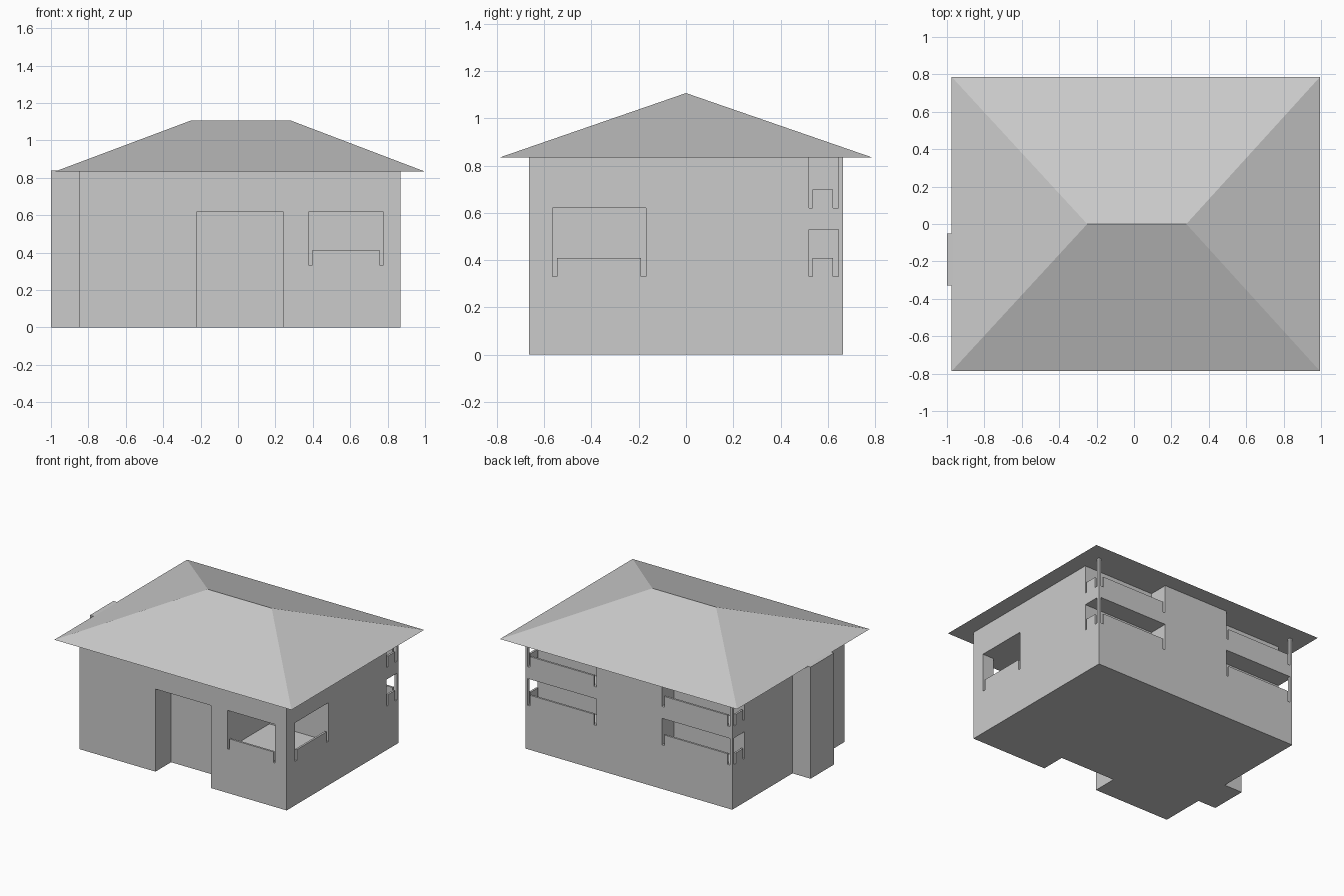
import bpy
import bmesh

old = bpy.data.objects.get("Cube")
if old:
    bpy.data.objects.remove(old, do_unlink=True)

# Single plain grey used on every part
grey = bpy.data.materials.new("plain_grey")
colour = (0.6, 0.6, 0.6, 1)
grey.diffuse_color = colour
grey.use_nodes = True
grey.node_tree.nodes["Principled BSDF"].inputs["Base Color"].default_value = colour


def add_object(name, bm):
    bmesh.ops.recalc_face_normals(bm, faces=bm.faces)
    mesh = bpy.data.meshes.new(name)
    bm.to_mesh(mesh)
    bm.free()
    mesh.materials.append(grey)
    obj = bpy.data.objects.new(name, mesh)
    bpy.context.collection.objects.link(obj)
    return obj


def box(name, xs, ys, zs):
    lo = [min(r) for r in (xs, ys, zs)]
    hi = [max(r) for r in (xs, ys, zs)]
    bm = bmesh.new()
    bmesh.ops.create_cube(bm, size=1)
    for v in bm.verts:
        v.co = [b if c > 0 else a for a, b, c in zip(lo, hi, v.co)]
    return add_object(name, bm)


def cut(target, *ranges):
    cutter = box("cutter", *ranges)
    cutter.hide_render = True
    mod = target.modifiers.new("opening", 'BOOLEAN')
    mod.operation = 'DIFFERENCE'
    mod.solver = 'EXACT'
    mod.object = cutter
    bpy.context.view_layer.objects.active = target
    bpy.ops.object.modifier_apply(modifier=mod.name)
    bpy.data.objects.remove(cutter, do_unlink=True)


LEFT, RIGHT, DEPTH, EAVE = -0.85, 0.87, 0.665, 0.835
FAR = 1.2       # cutters run out past the walls
RAIL = 0.015    # railing thickness and the slot beside it

# House body with door recess
body = box("house_body", (LEFT, RIGHT), (-DEPTH, DEPTH), (0, EAVE))
cut(body, (-0.22, 0.24), (-FAR, -0.48), (-0.1, 0.62))

# Front corner balcony, open on two sides with a thick corner pillar
cut(body, (0.38, 0.775), (-FAR, -0.17), (0.33, 0.62))
cut(body, (0.38, FAR), (-0.565, -0.17), (0.33, 0.62))
box("front_railing", (0.395, 0.76), (-DEPTH, -DEPTH + RAIL), (0.33, 0.41))
box("side_railing", (RIGHT - RAIL, RIGHT), (-0.545, -0.19), (0.33, 0.41))

# Rear corner balconies on two floors, each with a slim corner post
for side, wall, inner, s in (("right", RIGHT, 0.28, 1), ("left", LEFT, -0.265, -1)):
    post = wall - s * 0.02
    for level, floor, top in (("lower", 0.33, 0.53), ("upper", 0.62, 0.9)):
        cut(body, (inner, post), (0.52, FAR), (floor, top))
        cut(body, (inner, s * FAR), (0.52, 0.645), (floor, top))
        rail = (floor, floor + 0.08)
        box(f"{level}_{side}_back_railing", (inner + s * 0.02, post - s * 0.02),
            (DEPTH - RAIL, DEPTH), rail)
        box(f"{level}_{side}_end_railing", (wall - s * RAIL, wall), (0.535, 0.622), rail)

# Chimney breast on the left-hand wall
box("chimney_breast", (-1, LEFT + 0.01), (-0.33, -0.05), (0, EAVE + 0.003))

# Hipped roof with a closed soffit
bm = bmesh.new()
eaves = [bm.verts.new((x, y, EAVE)) for x, y in
         ((-0.975, -0.787), (0.995, -0.787), (0.995, 0.787), (-0.975, 0.787))]
west, east = (bm.verts.new((x, 0, 1.107)) for x in (-0.25, 0.28))
a, b, c, d = eaves
for face in ((a, b, east, west), (b, c, east), (c, d, west, east), (d, a, west), (d, c, b, a)):
    bm.faces.new(face)
add_object("hipped_roof", bm)
